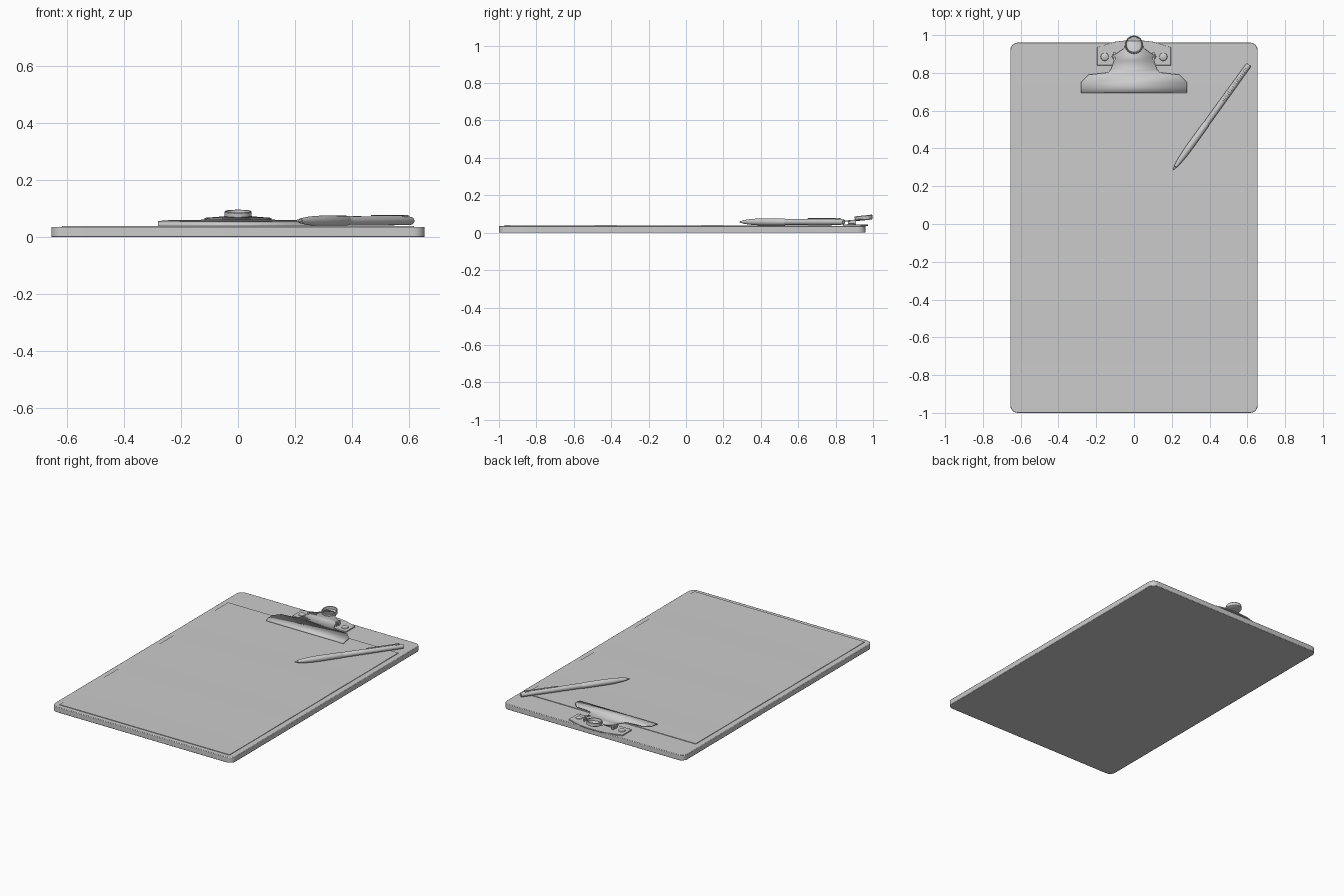
import bpy, bmesh, math
from mathutils import Matrix

if "Cube" in bpy.data.objects:
    bpy.data.objects.remove(bpy.data.objects["Cube"])


def finish(name, bm, bevel=0.0, smooth=True):
    bmesh.ops.recalc_face_normals(bm, faces=bm.faces)
    me = bpy.data.meshes.new(name)
    bm.to_mesh(me)
    bm.free()
    ob = bpy.data.objects.new(name, me)
    bpy.context.collection.objects.link(ob)
    if bevel:
        m = ob.modifiers.new("bevel", 'BEVEL')
        m.width, m.segments = bevel, 2
        m.limit_method, m.angle_limit = 'ANGLE', math.radians(50)
    if smooth:
        bpy.ops.object.select_all(action='DESELECT')
        ob.select_set(True)
        bpy.context.view_layer.objects.active = ob
        bpy.ops.object.shade_smooth_by_angle(angle=math.radians(35))
    return ob


def prism(name, pts, z0, z1, bevel=0.0):
    bm = bmesh.new()
    f = bm.faces.new([bm.verts.new((x, y, z0)) for x, y in pts])
    r = bmesh.ops.extrude_face_region(bm, geom=[f])
    for v in r["geom"]:
        if isinstance(v, bmesh.types.BMVert):
            v.co.z = z1
    return finish(name, bm, bevel)


def lathe(name, profile, segs, matrix):
    # profile of (radius, height) spun around local z
    bm = bmesh.new()
    vs = [bm.verts.new((r, 0, z)) for r, z in profile]
    es = [bm.edges.new(p) for p in zip(vs, vs[1:])]
    bmesh.ops.spin(bm, geom=vs + es, cent=(0, 0, 0), axis=(0, 0, 1),
                   angle=math.tau, steps=segs, use_duplicate=False)
    bmesh.ops.remove_doubles(bm, verts=bm.verts, dist=1e-5)
    bm.transform(matrix)
    return finish(name, bm)


def mirrored(half):
    return half + [(-x, y) for x, y in reversed(half) if x > 0]


# board with rounded corners
R = 0.04
outline = []
for cx, cy, a0 in ((0.615, 0.92, 0), (-0.615, 0.92, 90), (-0.615, -0.96, 180), (0.615, -0.96, 270)):
    for i in range(7):
        a = math.radians(a0 + 15 * i)
        outline.append((cx + R * math.cos(a), cy + R * math.sin(a)))
prism("board", outline, 0.0, 0.036, 0.003)

# paper sheet with a very slight ripple along its length
bm = bmesh.new()
N = 48
rows = []
for i in range(N + 1):
    y = -0.97 + 1.75 * i / N
    z = 0.0392 + 0.0008 * math.sin(y * 11)
    rows.append([bm.verts.new((x, y, h)) for x, h in
                 ((-0.617, 0.0355), (-0.617, z), (0.617, z), (0.617, 0.0355))])
for a, b in zip(rows, rows[1:]):
    for k in range(4):
        bm.faces.new((a[k], a[(k + 1) % 4], b[(k + 1) % 4], b[k]))
bm.faces.new(rows[0])
bm.faces.new(rows[-1])
finish("paper", bm)

# clip base plate
prism("clip_base", mirrored([(0.08, 0.84), (0.195, 0.84), (0.195, 0.935), (0.10, 0.965), (0.04, 0.972)]),
      0.035, 0.043, 0.001)

# rivets holding the base plate
for s, side in ((1, "right"), (-1, "left")):
    lathe("rivet_" + side, [(0, 0.052), (0.012, 0.051), (0.02, 0.047), (0.022, 0.042), (0, 0.042)], 24,
          Matrix.Translation((s * 0.155, 0.885, 0)))
    # hinge ears beside the spring
    prism("hinge_ear_" + side, [(s * x, y) for x, y in
                                ((0.098, 0.865), (0.108, 0.865), (0.108, 0.91), (0.098, 0.91))],
          0.04, 0.068)

# spring rod under the lever
lathe("spring_rod", [(0, -0.115), (0.011, -0.115), (0.011, 0.115), (0, 0.115)], 20,
      Matrix.Translation((0, 0.887, 0.056)) @ Matrix.Rotation(math.pi / 2, 4, 'Y'))

# clip lever: stations of (y, half width, height), from jaw to thumb tab
stations = [(0.694, 0.28, 0.041), (0.698, 0.28, 0.049), (0.72, 0.28, 0.054), (0.75, 0.28, 0.057),
            (0.79, 0.24, 0.060), (0.802, 0.135, 0.061), (0.82, 0.122, 0.062), (0.865, 0.105, 0.066),
            (0.885, 0.118, 0.068), (0.93, 0.052, 0.073), (0.97, 0.042, 0.076)]
bm = bmesh.new()
rows = [[bm.verts.new((s * w, y, z)) for s in (-1, 1)] for y, w, z in stations]
for a, b in zip(rows, rows[1:]):
    bm.faces.new((a[0], a[1], b[1], b[0]))
lever = finish("clip_lever", bm)
sol = lever.modifiers.new("thickness", 'SOLIDIFY')
sol.thickness, sol.offset = 0.006, -1

# thumb ring, a shallow cup tilted slightly back
lathe("thumb_ring", [(0, 0.0), (0.042, 0.0), (0.047, 0.003), (0.048, 0.023), (0.046, 0.026),
                     (0.042, 0.025), (0.040, 0.008), (0, 0.006)], 40,
      Matrix.Translation((0, 0.951, 0.066)) @ Matrix.Rotation(math.radians(6), 4, 'X'))

# pen lying on the paper, built along local z and turned flat
yaw = math.atan2(0.555, 0.40)
place = Matrix.Translation((0.208, 0.288, 0.0575)) @ Matrix.Rotation(yaw, 4, 'Z')
lay = place @ Matrix.Rotation(math.pi / 2, 4, 'Y')
lathe("pen_barrel", [(0, 0), (0.004, 0.001), (0.006, 0.018), (0.009, 0.02), (0.014, 0.06), (0.0175, 0.105),
                     (0.0185, 0.16), (0.018, 0.295), (0.016, 0.30), (0.0155, 0.305), (0.0165, 0.31),
                     (0.0155, 0.56), (0.015, 0.67), (0.013, 0.685), (0, 0.685)], 28, lay)

# pen clip and its mount
for name, x0, x1, z0, z1, w in (("pen_clip", 0.45, 0.66, 0.017, 0.0205, 0.005),
                                ("pen_clip_mount", 0.635, 0.66, 0.008, 0.0205, 0.006)):
    ob = prism(name, [(x0, -w), (x1, -w), (x1, w), (x0, w)], z0, z1, 0.001)
    ob.matrix_world = place
